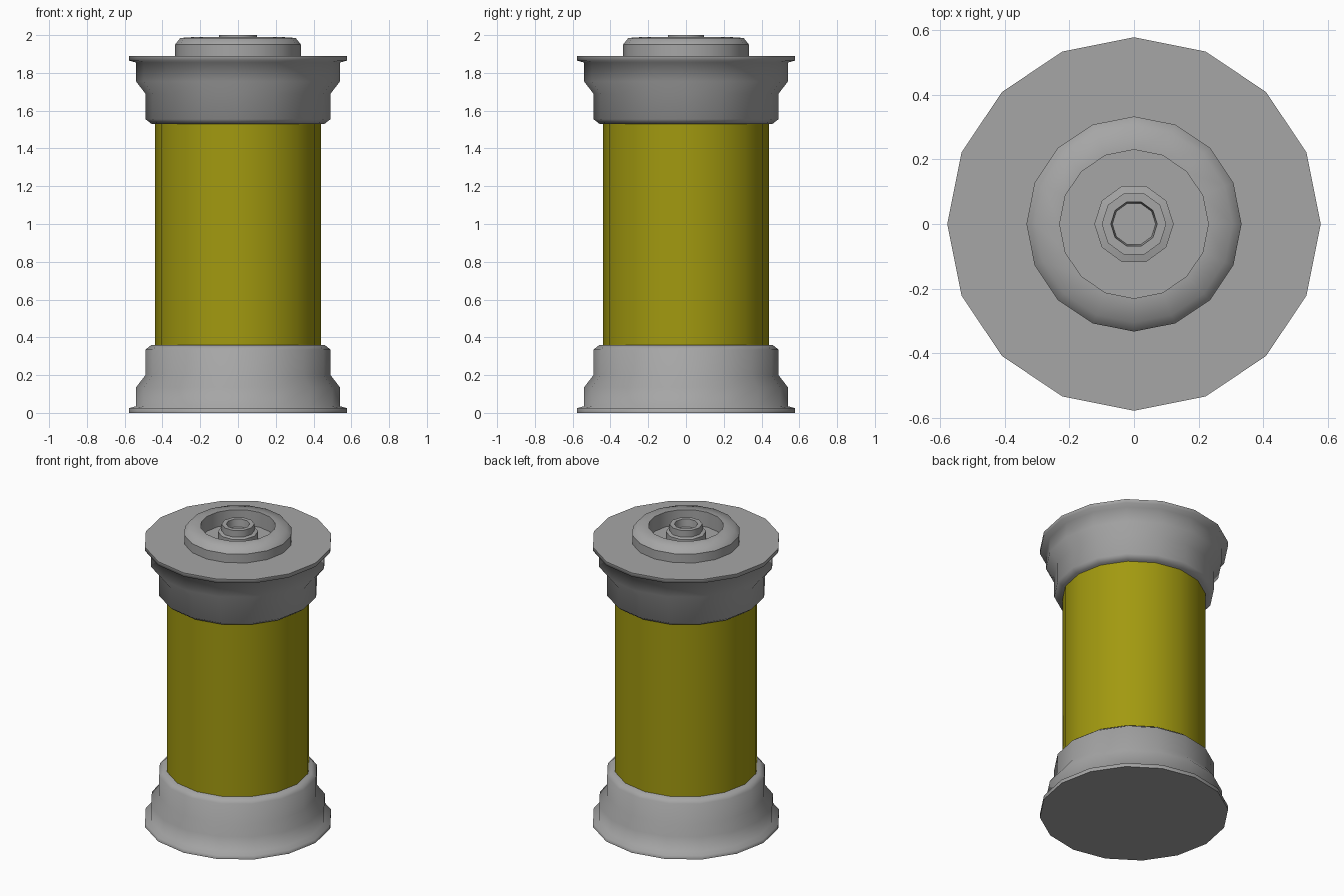
import bpy, bmesh, math

cube = bpy.data.objects.get("Cube")
if cube:
    bpy.data.objects.remove(cube, do_unlink=True)


def material(name, rgb):
    mat = bpy.data.materials.new(name)
    mat.use_nodes = True
    mat.diffuse_color = (*rgb, 1)
    mat.node_tree.nodes["Principled BSDF"].inputs["Base Color"].default_value = (*rgb, 1)
    return mat


grey = material("metal grey", (0.38, 0.38, 0.38))
yellow = material("olive yellow", (0.36, 0.32, 0.005))


def lathe(name, profile, mat, sides=16, start_cap=False, end_cap=False, angle=75):
    """Spin (radius, height) points about z; rising points face outwards."""
    bm = bmesh.new()
    rings = []
    for r, z in profile:
        steps = [math.tau * k / sides for k in range(sides)]
        rings.append([bm.verts.new((r * math.cos(a), r * math.sin(a), z)) for a in steps])
    for low, high in zip(rings, rings[1:]):
        for k in range(sides):
            n = (k + 1) % sides
            bm.faces.new((low[k], low[n], high[n], high[k]))
    if start_cap:
        bm.faces.new(rings[0][::-1])
    if end_cap:
        bm.faces.new(rings[-1])
    mesh = bpy.data.meshes.new(name)
    bm.to_mesh(mesh)
    bm.free()
    mesh.materials.append(mat)
    obj = bpy.data.objects.new(name, mesh)
    bpy.context.collection.objects.link(obj)
    bpy.ops.object.select_all(action="DESELECT")
    obj.select_set(True)
    bpy.context.view_layer.objects.active = obj
    bpy.ops.object.shade_smooth_by_angle(angle=math.radians(angle))
    return obj


# Stepped end pieces: the top one is the bottom one flipped over
CAP_TOP = 1.89
end_profile = [(0.578, 0), (0.578, 0.025), (0.54, 0.035), (0.54, 0.135),
               (0.49, 0.2), (0.49, 0.335), (0.458, 0.36)]
flipped = [(r, CAP_TOP - z) for r, z in reversed(end_profile)]
lathe("bottom_base", end_profile, grey, start_cap=True, end_cap=True)
lathe("top_cap", flipped, grey, start_cap=True, end_cap=True)

# Yellow barrel between the ends
lathe("barrel", [(0.44, 0.34), (0.44, 1.55)], yellow, start_cap=True, end_cap=True)

# Raised collar on the lid: outer wall, rounded rim, inner well wall
lathe("collar_wall", [(0.333, CAP_TOP), (0.333, 1.95)], grey)
lathe("collar_rim", [(0.333, 1.95), (0.305, 1.985), (0.23, 1.99)], grey)
lathe("collar_well", [(0.23, 1.99), (0.23, CAP_TOP)], grey)

# Ten-sided nozzle in the well
lathe("nozzle", [(0.123, CAP_TOP), (0.123, 1.95), (0.1, 1.955), (0.1, 2.0),
                 (0.072, 2.0), (0.067, 1.95)], grey, sides=10, end_cap=True, angle=40)
